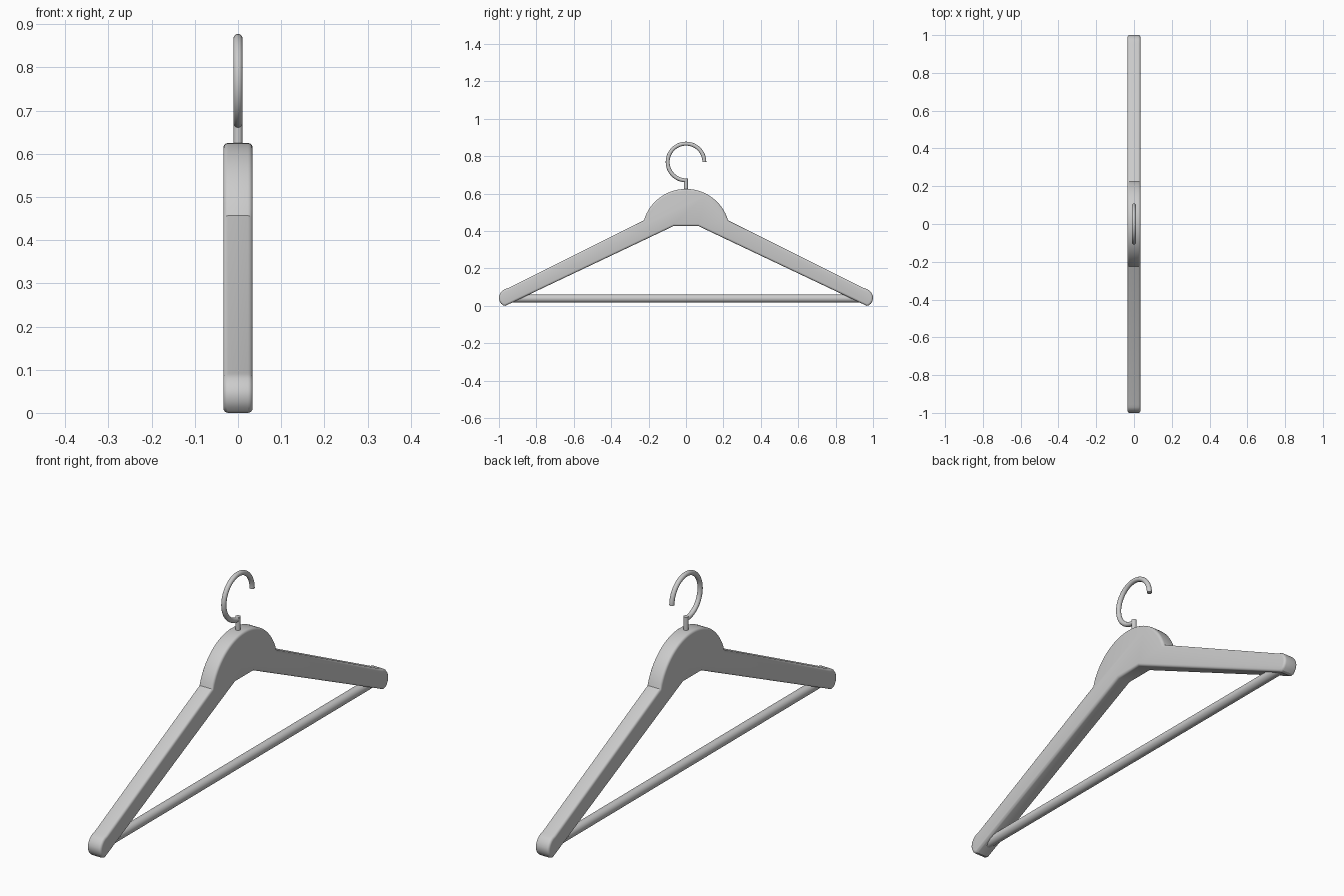
import bpy, bmesh, math
from mathutils import Vector

if "Cube" in bpy.data.objects:
    bpy.data.objects.remove(bpy.data.objects["Cube"])

HALF_T = 0.034


def finish(name, bm, angle=35):
    bmesh.ops.recalc_face_normals(bm, faces=bm.faces)
    me = bpy.data.meshes.new(name)
    bm.to_mesh(me)
    bm.free()
    ob = bpy.data.objects.new(name, me)
    bpy.context.collection.objects.link(ob)
    bpy.ops.object.select_all(action='DESELECT')
    ob.select_set(True)
    bpy.context.view_layer.objects.active = ob
    bpy.ops.object.shade_smooth_by_angle(angle=math.radians(angle))
    return ob


def tube(name, frames, radius, sides=20):
    """Sweep a circle along (centre, side vector, up vector) frames."""
    bm = bmesh.new()
    rings = []
    for c, u, v in frames:
        ring = []
        for i in range(sides):
            a = 2 * math.pi * i / sides
            ring.append(bm.verts.new(c + radius * (math.cos(a) * u + math.sin(a) * v)))
        rings.append(ring)
    for r0, r1 in zip(rings, rings[1:]):
        for i in range(sides):
            j = (i + 1) % sides
            bm.faces.new((r0[i], r0[j], r1[j], r1[i]))
    bm.faces.new(rings[0])
    bm.faces.new(rings[-1])
    return finish(name, bm)


X, Y, Z = Vector((1, 0, 0)), Vector((0, 1, 0)), Vector((0, 0, 1))

# Wooden body: half outline (y, z) from the dome top to the underside, mirrored
R, CZ = 0.2346, 0.3904
a_end = math.asin(0.225 / R)
half = [(R * math.sin(a_end * i / 16), CZ + R * math.cos(a_end * i / 16))
        for i in range(17)]
half += [(0.955, 0.093), (0.970, 0.089), (0.983, 0.080), (0.993, 0.067),
         (0.999, 0.053), (1.0, 0.040), (0.997, 0.026), (0.990, 0.013),
         (0.979, 0.003), (0.966, 0.0), (0.065, 0.427)]
outline = half + [(-y, z) for y, z in reversed(half[1:])]

bm = bmesh.new()
left = [bm.verts.new((-HALF_T, y, z)) for y, z in outline]
right = [bm.verts.new((HALF_T, y, z)) for y, z in outline]
n = len(outline)
bm.faces.new(left)
bm.faces.new(right)
for i in range(n):
    j = (i + 1) % n
    bm.faces.new((left[i], left[j], right[j], right[i]))
bmesh.ops.recalc_face_normals(bm, faces=bm.faces)
# Round the rims of both flat sides
rims = [e for e in bm.edges if abs(e.verts[0].co.x - e.verts[1].co.x) < 1e-6]
bmesh.ops.bevel(bm, geom=rims, offset=0.011, segments=4, profile=0.5,
                affect='EDGES', clamp_overlap=False)
finish("hanger_body", bm, 25)

# Trouser bar
tube("trouser_bar", [(Vector((0, s * 0.986, 0.039)), X, Z) for s in (-1, 1)], 0.021, 32)

# Hook stem
tube("hook_stem", [(Vector((0, 0, z)), X, Y) for z in (0.59, 0.682)], 0.0105)

# Hook: three quarters of a ring, open at the lower +y side
frames = []
for i in range(49):
    a = math.radians(270 * i / 48)
    d = math.cos(a) * Y + math.sin(a) * Z
    frames.append((Vector((0, 0, 0.769)) + 0.098 * d, X, d))
tube("hook_ring", frames, 0.0105)
